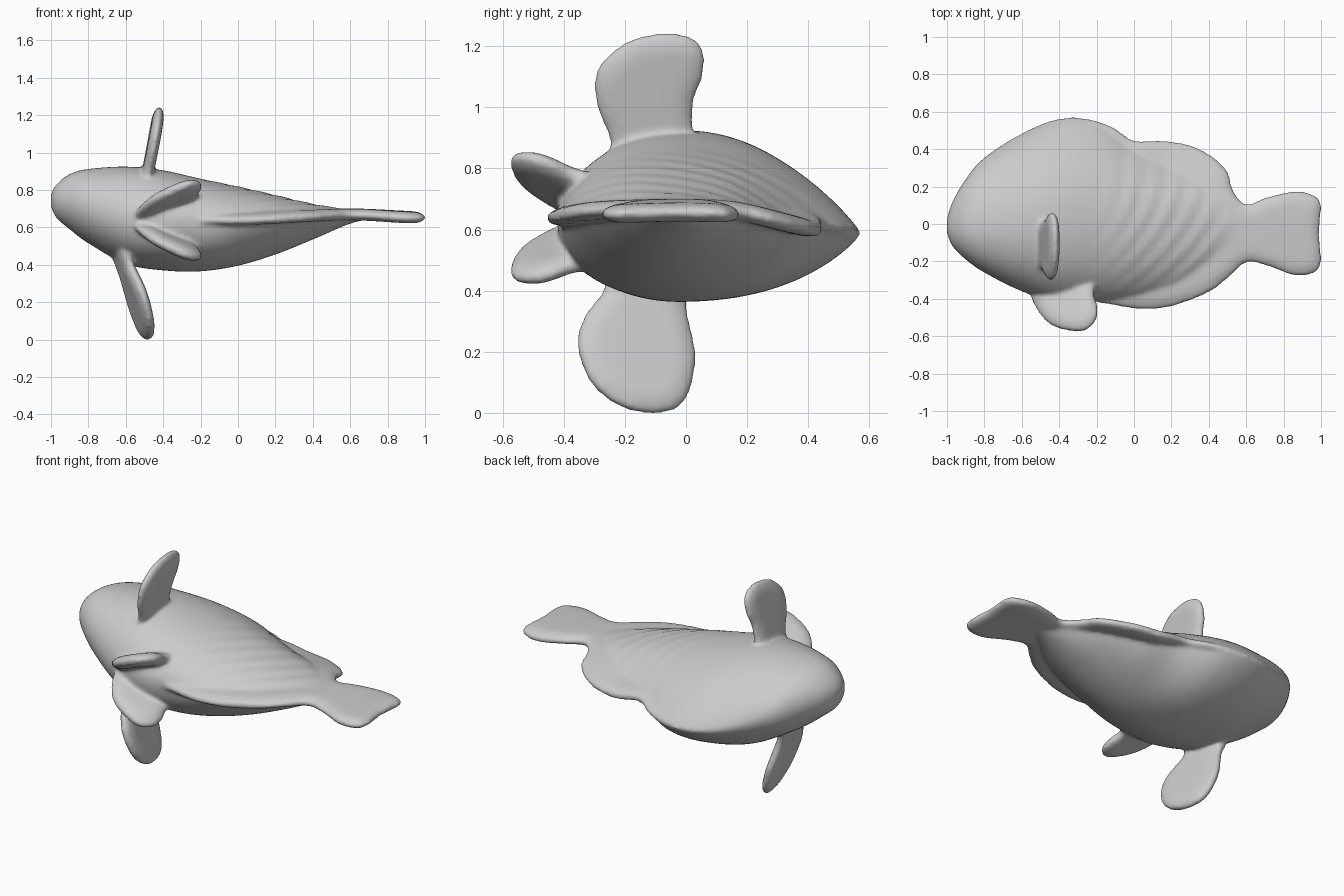
import bpy, bmesh, math
from mathutils import Vector

if "Cube" in bpy.data.objects:
    bpy.data.objects.remove(bpy.data.objects["Cube"])

skin = bpy.data.materials.new("grey_skin")
skin.diffuse_color = (0.6, 0.6, 0.6, 1)
skin.use_nodes = True
skin.node_tree.nodes["Principled BSDF"].inputs["Base Color"].default_value = skin.diffuse_color


def spline(pts, n, closed=False):
    """Catmull-Rom samples through points of any dimension."""
    out, c = [], len(pts)
    pick = (lambda i: pts[i % c]) if closed else (lambda i: pts[max(0, min(c - 1, i))])
    for i in range(c if closed else c - 1):
        p0, p1, p2, p3 = pick(i - 1), pick(i), pick(i + 1), pick(i + 2)
        for k in range(n):
            t = k / n
            out.append([0.5 * (2 * b + (d - a) * t + (2 * a - 5 * b + 4 * d - e) * t * t
                               + (3 * b - a - 3 * d + e) * t ** 3)
                        for a, b, d, e in zip(p0, p1, p2, p3)])
    return out if closed else out + [list(pts[-1])]


def step(a, b, v):
    t = max(0, min(1, (v - a) / (b - a)))
    return t * t * (3 - 2 * t)


def mid_z(x, y):
    """Height of the fish's curved middle plane."""
    z = 0.745 - 0.075 * step(-1, -0.5, x) - (0.25 if y > 0 else 0.1) * y * y
    z -= 0.025 * step(0, 0.2, x) * step(0.1, 0.4, y)
    return z - 0.015 * step(0.5, -0.1, x) * step(-0.2, -0.45, y)


fish = bmesh.new()


def add_plate(outline, place, thick, normal, rim=0.07):
    """Rounded outline cut into strips, placed in space, thick in the middle, thin at the rim."""
    bm = bmesh.new()
    edge = [Vector((u, v, 0)) for u, v in spline(outline, 5, True)]
    bm.faces.new([bm.verts.new(e) for e in edge])
    for axis in (0, 1):
        for i in range(-34, 44):
            co, no = [0, 0, 0], [0, 0, 0]
            co[axis], no[axis] = i * 0.03 + 0.0123, 1
            bmesh.ops.bisect_plane(bm, geom=bm.verts[:] + bm.edges[:] + bm.faces[:],
                                   plane_co=co, plane_no=no)
    bmesh.ops.triangulate(bm, faces=bm.faces[:])
    bm.verts.index_update()
    off = []
    for v in bm.verts:
        near = min((v.co - e).length for e in edge)
        t = 1 - min(1, near / rim)
        off.append(Vector(normal).normalized() * thick / 2 * max(0.3, math.sqrt(1 - t * t)))
        v.co = place(v.co.x, v.co.y)
    # front and back skins joined by a rim
    top = [bm.verts.new(v.co + o) for v, o in zip(list(bm.verts), off)]
    base = list(bm.verts)[:len(off)]
    border = [[v.index for v in (lp.vert, lp.link_loop_next.vert)]
              for e in bm.edges if e.is_boundary for lp in e.link_loops]
    for f in list(bm.faces):
        bm.faces.new([top[v.index] for v in reversed(f.verts)])
    for v, o in zip(base, off):
        v.co -= o
    for a, b in border:
        bm.faces.new((base[b], base[a], top[a], top[b]))
    bmesh.ops.recalc_face_normals(bm, faces=bm.faces[:])
    me = bpy.data.meshes.new("plate")
    bm.to_mesh(me)
    bm.free()
    fish.from_mesh(me)
    bpy.data.meshes.remove(me)


# body: x, low y, high y, low z, high z
stations = [(-1.0, -0.05, 0.03, 0.71, 0.78), (-0.97, -0.12, 0.12, 0.65, 0.83),
            (-0.9, -0.19, 0.24, 0.59, 0.885), (-0.8, -0.26, 0.355, 0.515, 0.912),
            (-0.6, -0.36, 0.485, 0.405, 0.925), (-0.4, -0.42, 0.565, 0.37, 0.905),
            (-0.2, -0.41, 0.55, 0.365, 0.86), (0.0, -0.40, 0.42, 0.395, 0.818),
            (0.2, -0.36, 0.34, 0.455, 0.772), (0.4, -0.27, 0.24, 0.535, 0.725),
            (0.6, -0.13, 0.08, 0.62, 0.695), (0.72, -0.06, 0.04, 0.645, 0.68)]
rings, sides = [], 64
for x, lo, hi, zl, zh in spline(stations, 6):
    ring, peak = [], -0.02
    sharp = step(-0.9, -0.4, x)
    for k in range(sides):
        a = 2 * math.pi * k / sides
        c, s = math.cos(a), math.sin(a)
        y = peak + c * ((hi - peak) if c > 0 else (peak - lo))
        p = 1 + (0.65 * sharp if c > 0 else 0.55 * step(-0.2, 0.2, x)) * abs(c) ** 0.5
        h = abs(s) ** p
        base = mid_z(x, y)
        z = base + (zh - mid_z(x, 0)) * h if s > 0 else base - (mid_z(x, 0) - zl) * h
        # shallow muscle ridges on the upper flank
        if s > 0:
            z += 0.005 * h * step(-0.3, 0.1, x) * step(0.6, 0.35, x) * math.sin(55 * (x - 0.6 * y + y * y))
        ring.append(fish.verts.new((x, y, z)))
    rings.append(ring)
for r0, r1 in zip(rings, rings[1:]):
    for k in range(sides):
        j = (k + 1) % sides
        fish.faces.new((r0[k], r0[j], r1[j], r1[k]))
fish.faces.new(rings[0])
fish.faces.new(rings[-1][::-1])
bmesh.ops.recalc_face_normals(fish, faces=fish.faces[:])

# back fin, tail fin and rear belly fin along the middle plane
add_plate([(-0.5, 0.45), (-0.42, 0.52), (-0.3, 0.56), (-0.2, 0.55), (-0.1, 0.51), (0, 0.445),
           (0.15, 0.445), (0.3, 0.42), (0.42, 0.36), (0.5, 0.28), (0.53, 0.18), (0.6, 0.105),
           (0.7, 0.14), (0.86, 0.175), (0.96, 0.155), (1.0, 0.1), (0.99, -0.05),
           (1.0, -0.2), (0.965, -0.26), (0.86, -0.275), (0.7, -0.22), (0.6, -0.205),
           (0.5, -0.29), (0.4, -0.365), (0.2, -0.44), (0.05, -0.455), (-0.1, -0.435),
           (-0.25, -0.39), (-0.4, -0.2), (-0.5, 0.2)],
          lambda x, y: (x, y, mid_z(x, y) - 0.015 * step(0.6, 1, x)), 0.062, (0, 0, 1))

# upper and lower side fins, outlined in y and z
add_plate([(-0.22, 0.8), (-0.25, 0.9), (-0.29, 1.0), (-0.3, 1.08), (-0.28, 1.14), (-0.2, 1.21),
           (-0.1, 1.24), (0, 1.235), (0.055, 1.19), (0.055, 1.1), (0.025, 1.02),
           (0.02, 0.9), (0.02, 0.8)],
          lambda y, z: (-0.472 + 0.19 * (z - 0.95) - 0.03 * (y + 0.1), y, z), 0.062, (1, 0, -0.2))
add_plate([(-0.24, 0.5), (-0.27, 0.4), (-0.33, 0.32), (-0.355, 0.22), (-0.31, 0.1),
           (-0.22, 0.025), (-0.12, 0), (-0.03, 0.015), (0.015, 0.08), (0.03, 0.2),
           (0.0, 0.35), (0, 0.5)],
          lambda y, z: (-0.535 - 0.33 * (z - 0.2) - 0.22 * (y + 0.15), y, z), 0.068, (1, 0.2, 0.3))

# pair of belly fins spreading outward, outlined in x and y
belly_fin = [(-0.53, -0.28), (-0.55, -0.38), (-0.51, -0.47), (-0.45, -0.535), (-0.37, -0.565),
             (-0.27, -0.57), (-0.21, -0.52), (-0.195, -0.45), (-0.215, -0.38), (-0.24, -0.28)]
for z0, sx, sy in ((0.77, 0.38, -0.36), (0.505, -0.42, 0.25)):
    add_plate(belly_fin, lambda x, y: (x, y, z0 + sx * (x + 0.35) + sy * (y + 0.47)),
              0.075, (-sx, -sy, 1))

# blend all parts into one soft surface
mesh = bpy.data.meshes.new("fish_body")
fish.to_mesh(mesh)
fish.free()
mesh.materials.append(skin)
body = bpy.data.objects.new("fish_body", mesh)
bpy.context.collection.objects.link(body)
remesh = body.modifiers.new("blend", 'REMESH')
remesh.mode = 'VOXEL'
remesh.voxel_size = 0.01
remesh.use_smooth_shade = True
soften = body.modifiers.new("soften", 'SMOOTH')
soften.factor = 0.5
soften.iterations = 14
